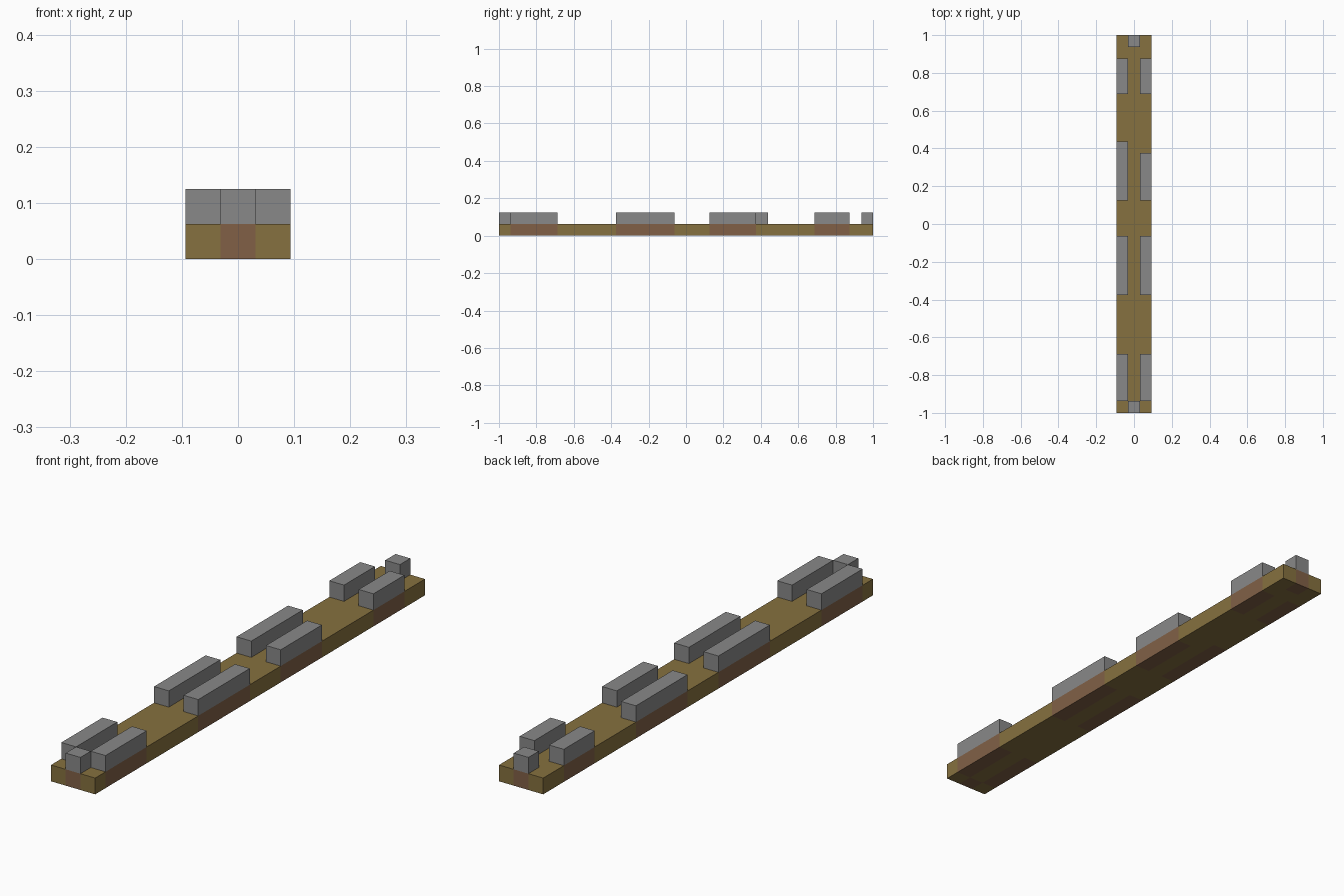
import bpy, bmesh
from mathutils import Matrix, Vector

if "Cube" in bpy.data.objects:
    bpy.data.objects.remove(bpy.data.objects["Cube"])

U = 1 / 16  # every size is a multiple of this module


def material(name, rgb):
    mat = bpy.data.materials.new(name)
    mat.use_nodes = True
    mat.diffuse_color = (*rgb, 1)
    mat.node_tree.nodes["Principled BSDF"].inputs["Base Color"].default_value = (*rgb, 1)
    return mat


GREY = material("stone grey", (0.25, 0.25, 0.25))
GOLD = material("golden brown", (0.24, 0.165, 0.05))
BROWN = material("reddish brown", (0.22, 0.118, 0.062))


def box(bm, low, high):
    """Add a box between two corners, given in modules."""
    low, high = Vector(low) * U, Vector(high) * U
    scale = Matrix.Diagonal((*(high - low), 1))
    bmesh.ops.create_cube(bm, size=1, matrix=Matrix.Translation((low + high) / 2) @ scale)


def finish(name, bm, mats):
    mesh = bpy.data.meshes.new(name)
    bm.to_mesh(mesh)
    bm.free()
    for mat in mats:
        mesh.materials.append(mat)
    obj = bpy.data.objects.new(name, mesh)
    bpy.context.collection.objects.link(obj)


# Block footprints in modules: x start, x end, y start, y end
blocks = {"front_end_block": (-0.5, 0.5, -16, -15), "back_end_block": (-0.5, 0.5, 15, 16)}
right_row = [(-15, -11), (-6, -1), (2, 7), (11, 14)]
left_row = [(-15, -11), (-6, -1), (2, 6), (11, 14)]
for i, (right, left) in enumerate(zip(right_row, left_row), 1):
    blocks[f"right_block_{i}"] = (-1.5, -0.5, *right)
    blocks[f"left_block_{i}"] = (0.5, 1.5, *left)

# Grey blocks standing on the slab
for name, (x0, x1, y0, y1) in blocks.items():
    bm = bmesh.new()
    box(bm, (x0, y0, 1), (x1, y1, 2))
    finish(name, bm, [GREY])

# Slab, cut along the block outlines
bm = bmesh.new()
box(bm, (-1.5, -16, 0), (1.5, 16, 1))
cuts = [((x, 0, 0), (1, 0, 0)) for x in (-0.5, 0.5)]
cuts += [((0, y, 0), (0, 1, 0)) for y in sorted({y for b in blocks.values() for y in b[2:]})
         if abs(y) < 16]
for point, normal in cuts:
    bmesh.ops.bisect_plane(bm, geom=bm.verts[:] + bm.edges[:] + bm.faces[:],
                           plane_co=Vector(point) * U, plane_no=normal)

# Brown foundations show on the sides and underside below each block
for face in bm.faces:
    c = face.calc_center_median() / U
    below = any(x0 - 0.01 < c.x < x1 + 0.01 and y0 - 0.01 < c.y < y1 + 0.01
                for x0, x1, y0, y1 in blocks.values())
    face.material_index = int(below and c.z < 0.9)
finish("slab", bm, [GOLD, BROWN])
